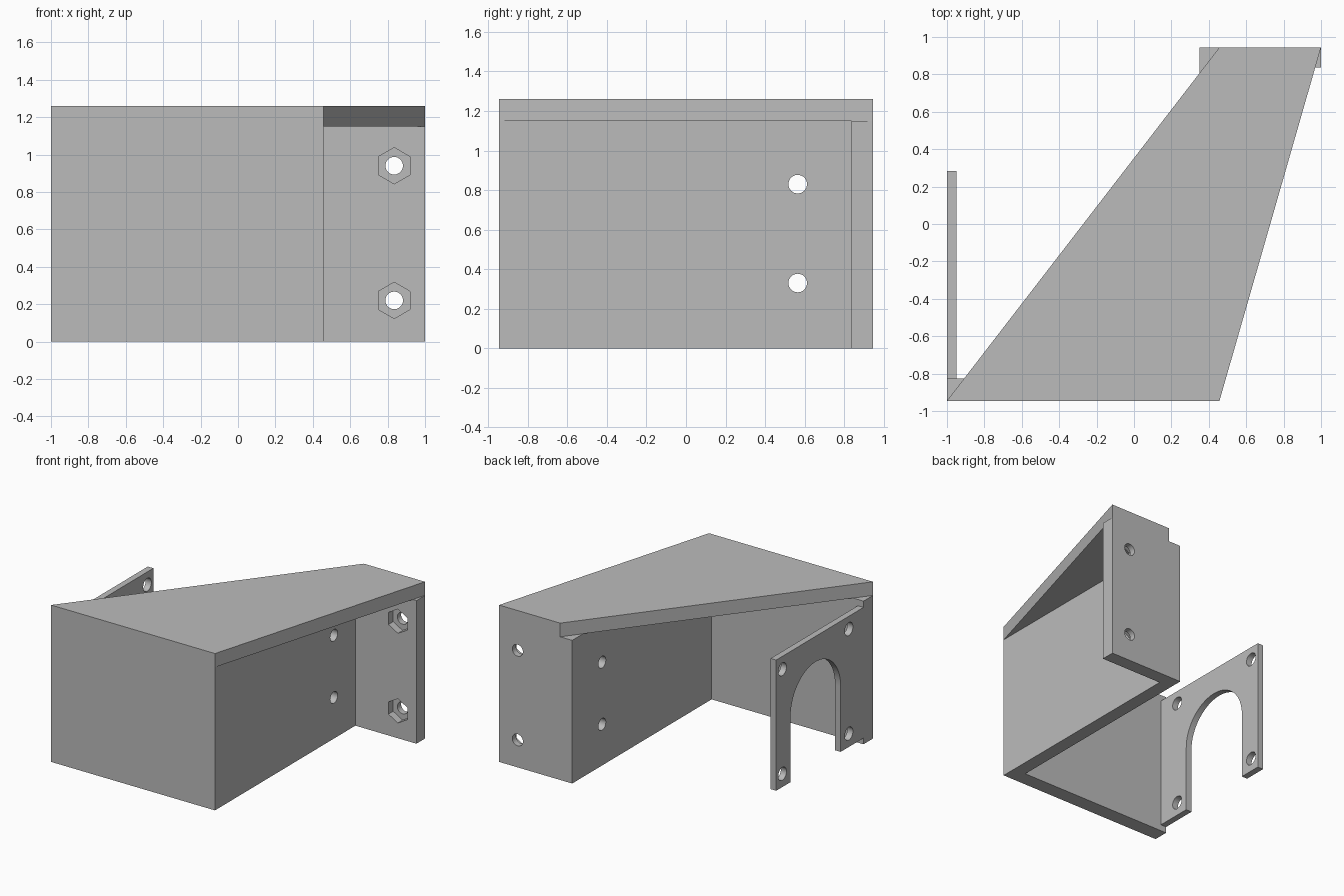
import bpy, math
from mathutils import Matrix

if "Cube" in bpy.data.objects:
    bpy.data.objects.remove(bpy.data.objects["Cube"], do_unlink=True)

import bmesh

TOP, DECK = 1.26, 1.15        # overall height, underside of top plate
BOLT_R = 0.047

grey = bpy.data.materials.new("plain grey")
grey.use_nodes = True
grey.diffuse_color = (0.5, 0.5, 0.5, 1)
grey.node_tree.nodes["Principled BSDF"].inputs["Base Color"].default_value = (0.5, 0.5, 0.5, 1)


def prism(name, profile, start, end, axis="z"):
    """Extrude a closed profile along z (points x, y) or x (points y, z)."""
    place = (lambda a, b, t: (a, b, t)) if axis == "z" else (lambda a, b, t: (t, a, b))
    bm = bmesh.new()
    face = bm.faces.new([bm.verts.new(place(a, b, start)) for a, b in profile])
    moved = bmesh.ops.extrude_face_region(bm, geom=[face])["geom"]
    for v in moved:
        if isinstance(v, bmesh.types.BMVert):
            v.co[2 if axis == "z" else 0] = end
    bmesh.ops.recalc_face_normals(bm, faces=bm.faces)
    mesh = bpy.data.meshes.new(name)
    bm.to_mesh(mesh)
    bm.free()
    mesh.materials.append(grey)
    obj = bpy.data.objects.new(name, mesh)
    bpy.context.collection.objects.link(obj)
    return obj


def drill(obj, centre, axis, radius, depth=0.4, sides=32):
    """Cut a round or hexagonal hole centred on a point."""
    bm = bmesh.new()
    bmesh.ops.create_cone(bm, cap_ends=True, segments=sides, radius1=radius,
                          radius2=radius, depth=depth)
    turn = Matrix.Rotation(math.pi / 2, 4, "Y" if axis == "x" else "X")
    bmesh.ops.transform(bm, matrix=Matrix.Translation(centre) @ turn, verts=bm.verts)
    mesh = bpy.data.meshes.new("hole_cutter")
    bm.to_mesh(mesh)
    bm.free()
    mesh.materials.append(grey)
    cutter = bpy.data.objects.new("hole_cutter", mesh)
    cutter.hide_render = True
    bpy.context.collection.objects.link(cutter)
    mod = obj.modifiers.new("hole", "BOOLEAN")
    mod.operation, mod.solver, mod.object = "DIFFERENCE", "EXACT", cutter
    bpy.context.view_layer.objects.active = obj
    bpy.ops.object.modifier_apply(modifier=mod.name)
    bpy.data.objects.remove(cutter, do_unlink=True)


# Z-shaped wall: front panel, side panel and back mounting flange
walls = prism("bracket_walls", [(-1, -0.945), (0.457, -0.945), (0.457, 0.837), (1, 0.837),
                                (1, 0.945), (0.35, 0.945), (0.35, -0.825), (-1, -0.825)], 0, DECK)
# Slanted top plate
prism("top_plate", [(-1, -0.945), (0.457, -0.945), (1, 0.945), (0.457, 0.945)], DECK, TOP)

# Flange bolt holes with hexagonal nut pockets in the front face
for z in (0.22, 0.94):
    drill(walls, (0.835, 0.9, z), "y", BOLT_R)
    drill(walls, (0.835, 0.837, z), "y", 0.097, depth=0.12, sides=6)
# Side panel bolt holes
for z in (0.33, 0.83):
    drill(walls, (0.4, 0.565, z), "x", BOLT_R)

# Thin mounting plate with an arched opening, open at the bottom
CY, CZ, R = -0.217, 0.577, 0.318
LOW, HIGH = 0.05, 1.1
arch = [(CY - R * math.cos(math.pi * i / 32), CZ + R * math.sin(math.pi * i / 32))
        for i in range(33)]
outline = [(-0.825, LOW), (CY - R, LOW)] + arch + [(CY + R, LOW), (0.283, LOW),
                                                  (0.283, HIGH), (-0.825, HIGH)]
plate = prism("mounting_plate", outline, -1, -0.95, "x")
for sy in (-1, 1):
    for sz in (-1, 1):
        drill(plate, (-0.975, CY + sy * 0.422, CZ + sz * 0.42), "x", 0.052)

# Smooth hole walls, keep edges sharp
for obj in (walls, plate):
    bpy.ops.object.select_all(action="DESELECT")
    obj.select_set(True)
    bpy.context.view_layer.objects.active = obj
    bpy.ops.object.shade_smooth_by_angle(angle=math.radians(30))
